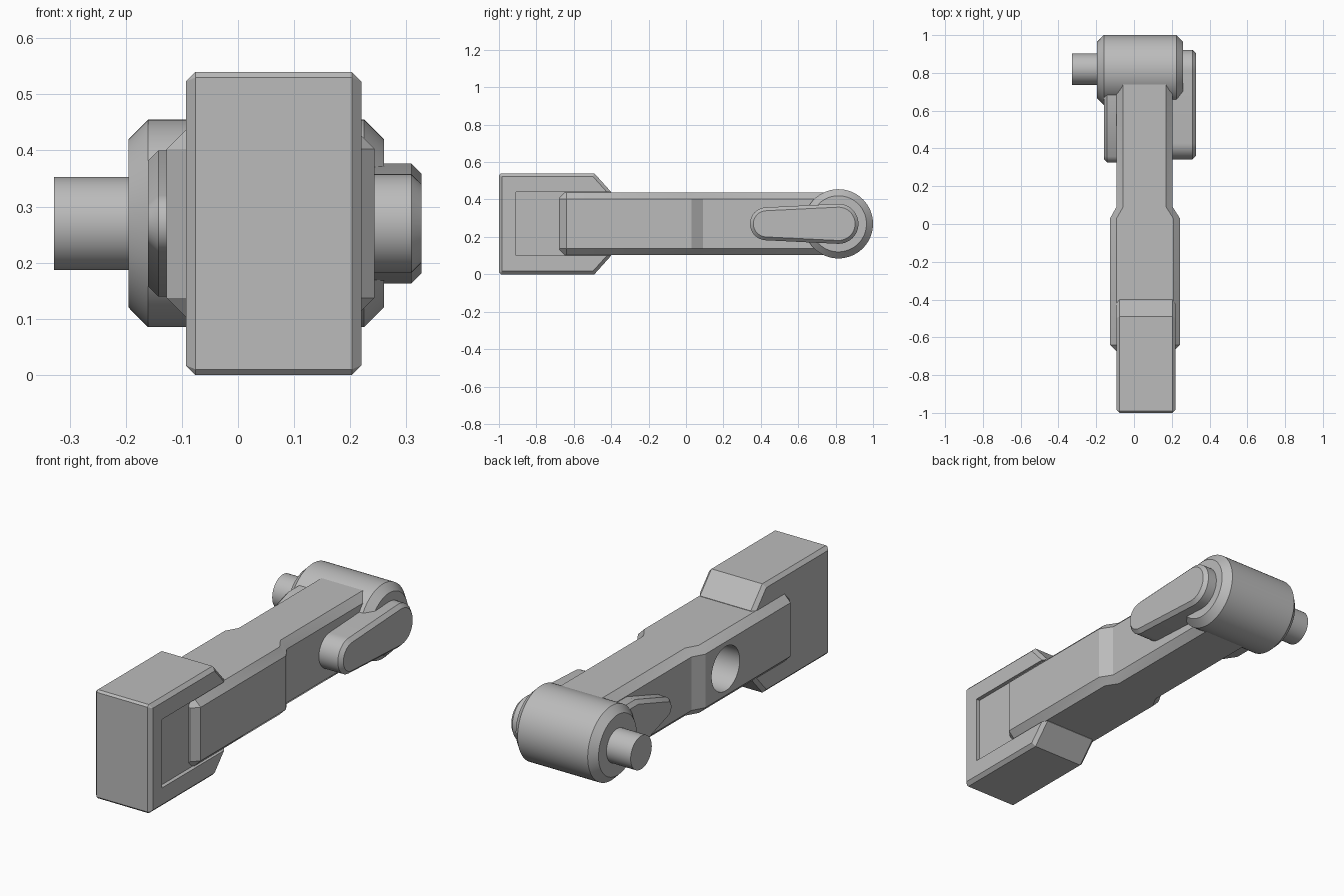
import bpy, bmesh, math

cube = bpy.data.objects.get("Cube")
if cube:
    bpy.data.objects.remove(cube)

grey = bpy.data.materials.new("plain_grey")
grey.use_nodes = True
grey.diffuse_color = (0.5, 0.5, 0.5, 1)
grey.node_tree.nodes["Principled BSDF"].inputs["Base Color"].default_value = (0.5, 0.5, 0.5, 1)

MID = 0.27          # height of the centre line
AXLE_Y = 0.815      # pivot position


def loft(name, rings, chamfer=0, sides=(), skip_y=None):
    """Skin equal-length rings of points; chamfer the edges lying on the given x planes."""
    bm = bmesh.new()
    rows = [[bm.verts.new(p) for p in ring] for ring in rings]
    n = len(rows[0])
    for a, b in zip(rows, rows[1:]):
        for i in range(n):
            j = (i + 1) % n
            bm.faces.new((a[i], a[j], b[j], b[i]))
    bm.faces.new(rows[0][::-1])
    bm.faces.new(rows[-1])
    bmesh.ops.recalc_face_normals(bm, faces=bm.faces)
    if chamfer:
        def chosen(e):
            on_side = any(all(abs(v.co.x - x) < 1e-5 for v in e.verts) for x in sides)
            skipped = skip_y is not None and all(abs(v.co.y - skip_y) < 1e-5 for v in e.verts)
            return on_side and not skipped
        bmesh.ops.bevel(bm, geom=[e for e in bm.edges if chosen(e)], offset=chamfer,
                        segments=1, affect='EDGES', clamp_overlap=True)
    mesh = bpy.data.meshes.new(name)
    bm.to_mesh(mesh)
    bm.free()
    mesh.materials.append(grey)
    obj = bpy.data.objects.new(name, mesh)
    bpy.context.collection.objects.link(obj)
    return obj


def prism(name, profile, x0, x1, chamfer=0, sides=(), skip_y=None):
    rings = [[(x, y, z) for y, z in profile] for x in (x0, x1)]
    return loft(name, rings, chamfer, sides, skip_y)


def arc(y, r, start, end, steps):
    return [(y + r * math.cos(math.radians(start + (end - start) * i / steps)),
             MID + r * math.sin(math.radians(start + (end - start) * i / steps)))
            for i in range(steps + 1)]


def circle(y, r, steps=64):
    return arc(y, r, 0, 360, steps)[:-1]


def activate(obj):
    bpy.ops.object.select_all(action='DESELECT')
    obj.select_set(True)
    bpy.context.view_layer.objects.active = obj


def cut(obj, cutter):
    cutter.hide_render = True
    mod = obj.modifiers.new("cut", 'BOOLEAN')
    mod.operation = 'DIFFERENCE'
    mod.solver = 'EXACT'
    mod.object = cutter
    activate(obj)
    bpy.ops.object.modifier_apply(modifier=mod.name)
    bpy.data.objects.remove(cutter)


# Arm: chamfered rectangular sections along its length
def section(y, x0, x1, half, c=0.035):
    lo, hi = MID - half, MID + half
    return [(x, y, z) for x, z in (
        (x0 + c, lo), (x1 - c, lo), (x1, lo + c), (x1, hi - c),
        (x1 - c, hi), (x0 + c, hi), (x0, hi - c), (x0, lo + c))]


arm = loft("arm", [
    section(-0.675, -0.09, 0.208, 0.168),
    section(-0.64, -0.127, 0.243, 0.168),
    section(0.03, -0.127, 0.243, 0.168),
    section(0.09, -0.093, 0.205, 0.168),
    section(0.82, -0.093, 0.205, 0.168)])
cut(arm, prism("hole_cutter", circle(-0.13, 0.11), -0.3, 0.12))

# Head block with sloped rear and a shallow side pocket
head = prism("head", [(-1, 0.01), (-0.99, 0), (-0.49, 0), (-0.4, 0.1), (-0.4, 0.44),
                      (-0.49, 0.54), (-0.99, 0.54), (-1, 0.53)],
             -0.093, 0.22, 0.035, (-0.093, 0.22), skip_y=-0.4)
cut(head, prism("pocket_cutter", [(-0.91, 0.1), (-0.3, 0.1), (-0.3, 0.44), (-0.91, 0.44)],
                0.2, 0.5))

# Pivot barrel and its pin
barrel = prism("barrel", circle(AXLE_Y, 0.185), -0.195, 0.26, 0.035, (-0.195, 0.26))
pin = prism("pin", circle(AXLE_Y + 0.005, 0.083), -0.328, -0.15)

# Tapered lever on the left side
lever = prism("lever", arc(0.815, 0.107, -92, 92, 24) + arc(0.43, 0.088, 92, 268, 24),
              0.19, 0.327, 0.018, (0.327,))

# Tapered rib on the right side
rib = prism("rib", [(0.8, MID - 0.13), (0.6, MID - 0.13)][::-1]
            + [(0.8, MID + 0.13), (0.6, MID + 0.13)]
            + arc(0.38, 0.055, 115, 245, 12), -0.16, -0.07, 0.018, (-0.16,))

for obj in (arm, head, barrel, pin, lever, rib):
    activate(obj)
    bpy.ops.object.shade_smooth_by_angle(angle=math.radians(25))
